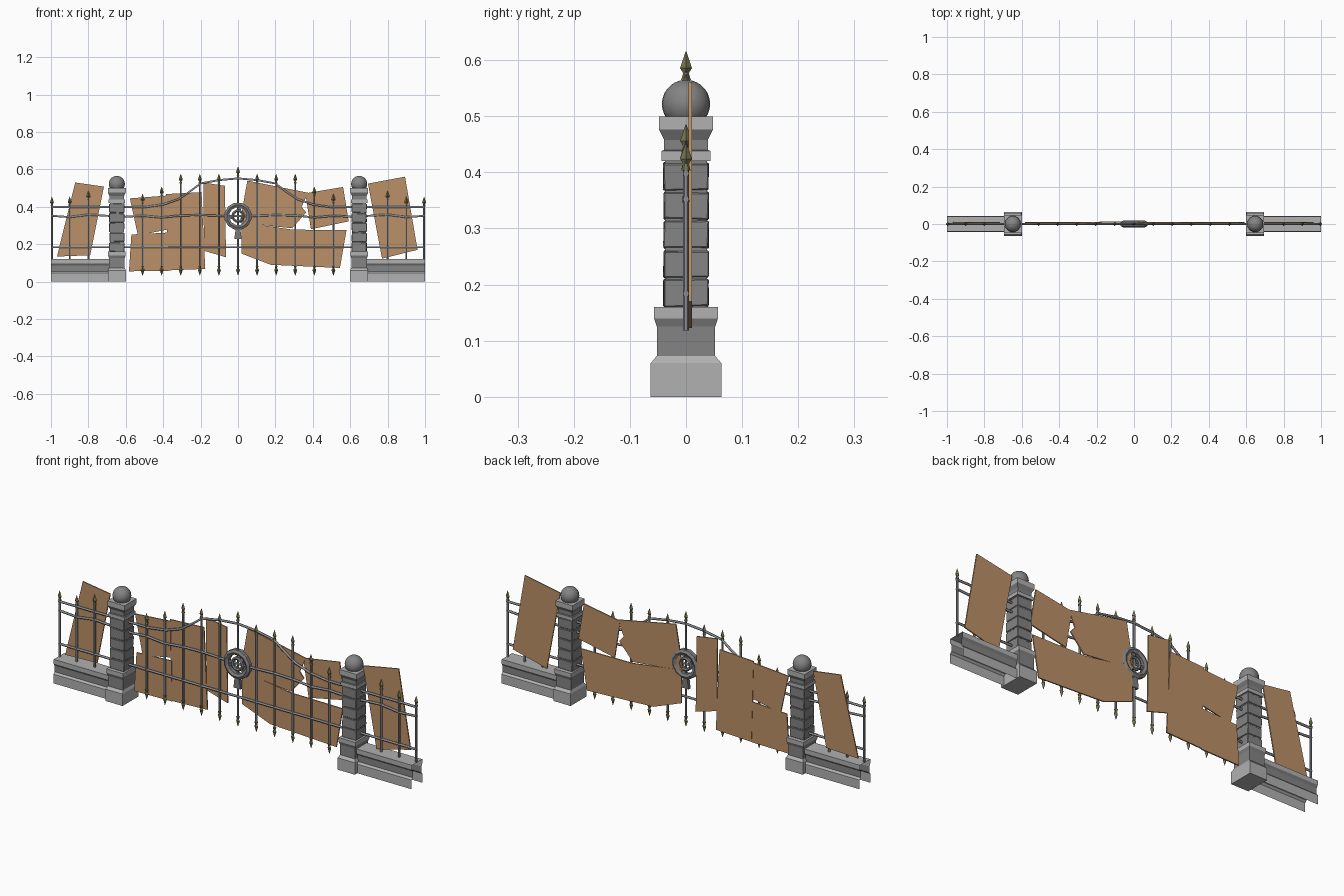
import bpy, bmesh, math, random
from mathutils import Vector, Matrix

if "Cube" in bpy.data.objects:
    bpy.data.objects.remove(bpy.data.objects["Cube"])

random.seed(4)


def material(name, rgb):
    m = bpy.data.materials.new(name)
    m.diffuse_color = (*rgb, 1)
    m.use_nodes = True
    m.node_tree.nodes["Principled BSDF"].inputs["Base Color"].default_value = m.diffuse_color
    return m


LIGHT = material("light stone", (0.44, 0.44, 0.44))
DARK = material("dark stone", (0.23, 0.23, 0.23))
IRON = material("grey iron", (0.27, 0.28, 0.30))
LOCK = material("dark iron", (0.21, 0.21, 0.215))
TIP = material("tarnished brass", (0.20, 0.19, 0.085))
WOOD = material("plywood", (0.50, 0.285, 0.14))


def finish(name, bm, mats, normals=True):
    if normals:
        bmesh.ops.recalc_face_normals(bm, faces=bm.faces[:])
    me = bpy.data.meshes.new(name)
    bm.to_mesh(me)
    bm.free()
    for m in mats:
        me.materials.append(m)
    ob = bpy.data.objects.new(name, me)
    bpy.context.collection.objects.link(ob)
    return ob


def square_stack(name, cx, levels, mats):
    """Stack of rectangles (half x, half y, z, material of the band above)."""
    bm = bmesh.new()
    rings = [[bm.verts.new((cx + a * hx, b * hy, z))
              for a, b in ((-1, -1), (1, -1), (1, 1), (-1, 1))]
             for hx, hy, z, _ in levels]
    for lo, hi, lev in zip(rings, rings[1:], levels):
        for i in range(4):
            j = (i + 1) % 4
            bm.faces.new((lo[i], lo[j], hi[j], hi[i])).material_index = lev[3]
    bm.faces.new(rings[0])
    bm.faces.new(rings[-1])
    return finish(name, bm, mats)


def cone(bm, r1, r2, x, z1, z2, n, mat=0, y=0.0):
    """Upright cone or cylinder between two heights."""
    r = bmesh.ops.create_cone(
        bm, cap_ends=True, segments=n, radius1=r1, radius2=r2, depth=abs(z2 - z1),
        matrix=Matrix.Translation((x, y, (z1 + z2) / 2))
        @ Matrix.Rotation(0 if z2 > z1 else math.pi, 4, 'X'))
    for f in {f for v in r["verts"] for f in v.link_faces}:
        f.material_index = mat


def spear(bm, x, tip, d):
    """Spear head pointing along d (+1 up, -1 down)."""
    cone(bm, 0.0085, 0.0055, x, tip - d * 0.050, tip - d * 0.040, 6, 1)
    cone(bm, 0.004, 0.0105, x, tip - d * 0.040, tip - d * 0.029, 4, 1)
    cone(bm, 0.0105, 0.0008, x, tip - d * 0.029, tip, 4, 1)


def railing(name, bars):
    bm = bmesh.new()
    for x, lo, hi, low_tip in bars:
        cone(bm, 0.0055, 0.0055, x, lo + (0.035 if low_tip else 0), hi - 0.035, 6)
        spear(bm, x, hi, 1)
        if low_tip:
            spear(bm, x, lo, -1)
    return finish(name, bm, [IRON, TIP])


def rail(name, pts, r=0.0058):
    """Round iron rail through (x, z) points."""
    cu = bpy.data.curves.new(name, 'CURVE')
    cu.dimensions = '3D'
    cu.bevel_depth, cu.bevel_resolution, cu.use_fill_caps = r, 1, True
    sp = cu.splines.new('POLY')
    sp.points.add(len(pts) - 1)
    for p, (x, z) in zip(sp.points, pts):
        p.co = (x, 0, z, 1)
    cu.materials.append(IRON)
    ob = bpy.data.objects.new(name, cu)
    bpy.context.collection.objects.link(ob)
    bpy.ops.object.select_all(action='DESELECT')
    ob.select_set(True)
    bpy.context.view_layer.objects.active = ob
    bpy.ops.object.convert(target='MESH')


def board(name, pts, y=0.0045, t=0.006):
    """Flat plywood sheet from (x, z) corners."""
    bm = bmesh.new()
    f = bm.faces.new([bm.verts.new((x, y, z)) for x, z in pts])
    e = bmesh.ops.extrude_face_region(bm, geom=[f])
    bmesh.ops.translate(bm, vec=(0, t, 0),
                        verts=[g for g in e["geom"] if isinstance(g, bmesh.types.BMVert)])
    finish(name, bm, [WOOD])


for s, side in ((-1, "left"), (1, "right")):
    cx = s * 0.648
    # Pillar foot, core and cap
    square_stack(side + "_pillar_foot", cx, [
        (0.048, 0.063, 0.0, 0), (0.048, 0.063, 0.06, 0), (0.042, 0.052, 0.073, 1),
        (0.042, 0.052, 0.125, 1), (0.047, 0.057, 0.14, 0), (0.047, 0.057, 0.16, 0)],
        [LIGHT, DARK])
    square_stack(side + "_pillar_core", cx, [
        (0.037, 0.037, 0.155, 0), (0.037, 0.037, 0.425, 0)], [DARK])
    square_stack(side + "_pillar_cap", cx, [
        (0.044, 0.044, 0.42, 0), (0.044, 0.044, 0.438, 1), (0.039, 0.039, 0.44, 1),
        (0.039, 0.039, 0.458, 1), (0.048, 0.048, 0.476, 0), (0.048, 0.048, 0.5, 0)],
        [LIGHT, DARK])

    # Rough stone courses of the shaft
    bm = bmesh.new()
    for i in range(5):
        z = 0.161 + i * 0.052
        r = bmesh.ops.create_cube(bm, size=1, matrix=Matrix.Translation((cx, 0, z + 0.024))
                                  @ Matrix.Diagonal((0.080, 0.080, 0.048, 1)))
        for v in r["verts"]:
            v.co += Vector((random.uniform(-1, 1) * 0.0012, random.uniform(-1, 1) * 0.0012,
                            random.uniform(-1, 1) * 0.002))
    bmesh.ops.bevel(bm, geom=bm.edges[:], offset=0.002, segments=1, affect='EDGES')
    finish(side + "_pillar_stones", bm, [DARK])

    # Ball finial
    bm = bmesh.new()
    bmesh.ops.create_uvsphere(bm, u_segments=24, v_segments=14, radius=0.043,
                              matrix=Matrix.Translation((cx, 0, 0.522)))
    for f in bm.faces:
        f.smooth = True
    finish(side + "_pillar_ball", bm, [DARK])

    # Low wall: hollow moulding run outwards, open at ends and below
    half = [(0.043, 0), (0.043, 0.046), (0.034, 0.055), (0.034, 0.086), (0.041, 0.098), (0.041, 0.12)]
    prof = [(-y, z) for y, z in half] + half[::-1]
    bm = bmesh.new()
    a, b = [[bm.verts.new((s * x, y, z)) for y, z in prof] for x in (0.685, 1.0)]
    for i in range(len(prof) - 1):
        q = [a[i], b[i], b[i + 1], a[i + 1]]
        f = bm.faces.new(q if s > 0 else q[::-1])
        f.material_index = 1 if i in (2, 3, 7, 8) else 0
    finish(side + "_low_wall", bm, [LIGHT, DARK], normals=False)

    # Fence bars on the wall
    railing(side + "_fence_bars", [(s * x, 0.118, z, False)
                                   for x, z in ((0.995, 0.453), (0.9, 0.455), (0.8, 0.485))])

# Gate bars with spear heads at both ends
tops = [0.615, 0.575, 0.575, 0.575, 0.507, 0.468]
railing("gate_bars", [(i * 0.102, 0.033, tops[abs(i)], True) for i in range(-5, 6)])


# Rails running through fence and gate, mirrored about the middle
def mirrored(pts):
    return [(-x, z) for x, z in pts[::-1] if x > 0] + pts


rail("bottom_rail", [(-1, 0.184), (1, 0.184)])
rail("middle_rail", mirrored([(0.06, 0.35), (0.2, 0.356), (0.31, 0.353), (0.41, 0.343),
                              (0.51, 0.352), (0.6, 0.347), (0.7, 0.352), (0.8, 0.358),
                              (0.9, 0.345), (1, 0.352)]))
rail("top_rail", mirrored([(0, 0.552), (0.1, 0.543), (0.2, 0.525), (0.26, 0.48), (0.32, 0.44),
                           (0.40, 0.412), (0.5, 0.398), (0.6, 0.398), (1, 0.398)]))


# Round lock: two rings, spokes and a hanging clasp
def ring(bm, R, r_in, hy, n):
    prof = [(R, -hy * 0.6), (R, hy * 0.6), ((R + r_in) / 2, hy), (r_in, hy * 0.6),
            (r_in, -hy * 0.6), ((R + r_in) / 2, -hy)]
    loops = []
    for i in range(n):
        t = 2 * math.pi * (i + 0.5) / n
        loops.append([bm.verts.new((r * math.sin(t), y, 0.35 + r * math.cos(t))) for r, y in prof])
    for i in range(n):
        p, q = loops[i], loops[(i + 1) % n]
        for k in range(6):
            bm.faces.new((p[k], p[(k + 1) % 6], q[(k + 1) % 6], q[k]))


bm = bmesh.new()
ring(bm, 0.074, 0.048, 0.018, 12)
ring(bm, 0.036, 0.022, 0.012, 10)
for ang in (45, 165, 285):
    bmesh.ops.create_cube(bm, size=1, matrix=Matrix.Translation((0, 0, 0.35))
                          @ Matrix.Rotation(math.radians(ang), 4, 'Y')
                          @ Matrix.Translation((0.042, 0, 0))
                          @ Matrix.Diagonal((0.024, 0.012, 0.012, 1)))
finish("gate_lock_rings", bm, [LOCK])
square_stack("gate_lock_clasp", 0, [(0.020, 0.008, 0.228, 0), (0.012, 0.010, 0.285, 0)], [LOCK])

# Plywood sheets behind the fence
board("left_fence_board", [(-0.87, 0.53), (-0.717, 0.508), (-0.79, 0.141), (-0.968, 0.134)])
board("right_fence_board", [(0.695, 0.524), (0.893, 0.561), (0.96, 0.17), (0.77, 0.123)])

# Plywood sheets behind the left gate leaf
board("left_upper_board", [(-0.578, 0.445), (-0.378, 0.46), (-0.38, 0.278), (-0.535, 0.246)])
board("left_lower_board", [(-0.57, 0.252), (-0.374, 0.262), (-0.372, 0.058), (-0.583, 0.055)])
board("left_tall_board", [(-0.385, 0.468), (-0.195, 0.478), (-0.175, 0.068), (-0.374, 0.06)], 0.006)
board("left_narrow_board", [(-0.185, 0.53), (-0.07, 0.512), (-0.064, 0.13), (-0.182, 0.165)], 0.0085)

# Plywood sheets behind the right gate leaf
board("right_upper_board", [(0.05, 0.54), (0.375, 0.475), (0.34, 0.40), (0.365, 0.37),
                            (0.29, 0.285), (0.01, 0.315)])
board("right_corner_board", [(0.36, 0.472), (0.562, 0.506), (0.592, 0.322), (0.39, 0.28)], 0.006)
board("right_lower_board", [(0.018, 0.318), (0.29, 0.278), (0.58, 0.275), (0.545, 0.073),
                            (0.175, 0.09), (0.018, 0.15)], 0.0055)
